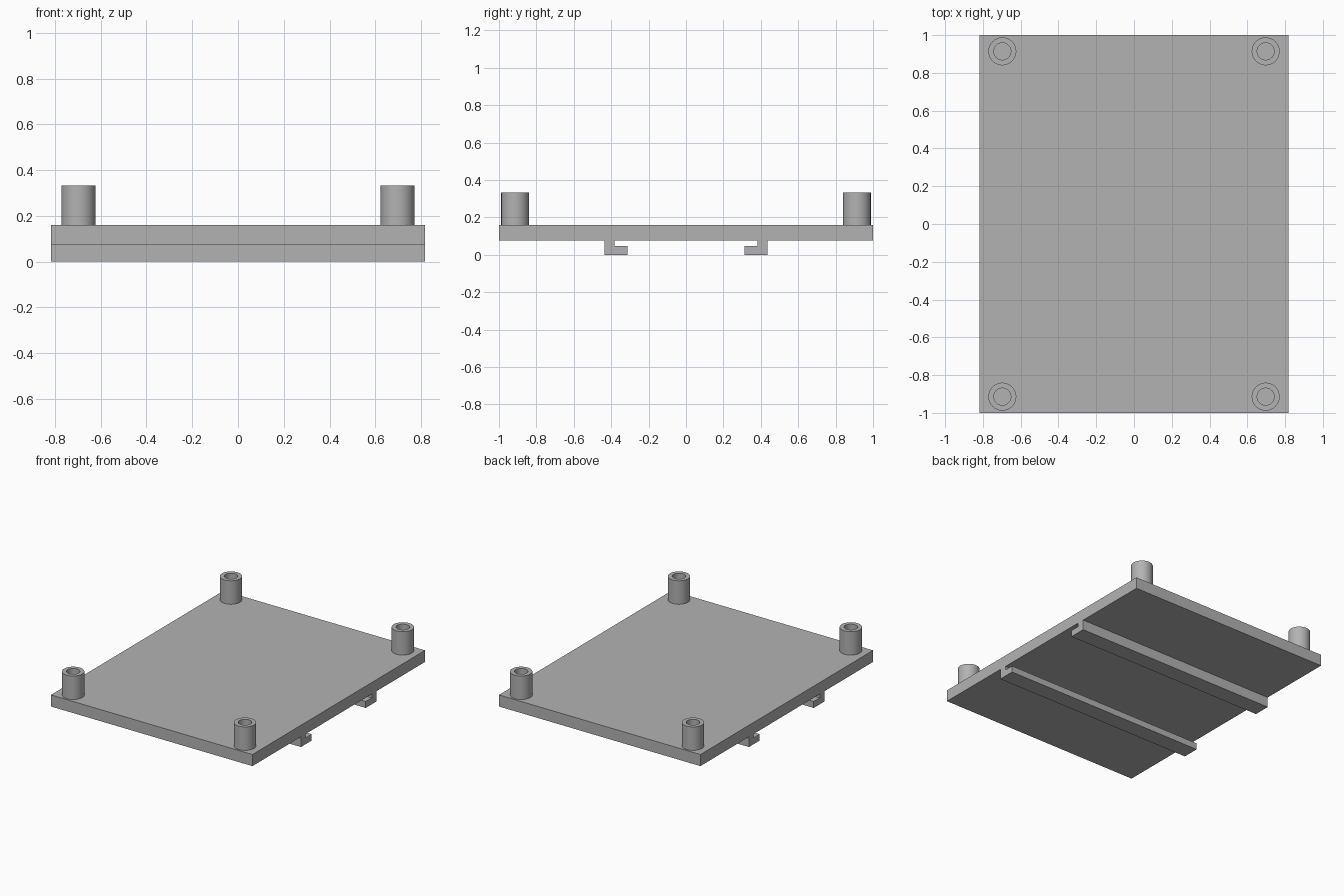
import bpy
import bmesh
from math import radians

cube = bpy.data.objects.get("Cube")
if cube:
    bpy.data.objects.remove(cube, do_unlink=True)

HALF_X, HALF_Y = 0.817, 1.0
PLATE_Z, TOP_Z, POST_Z = 0.075, 0.16, 0.332

grey = bpy.data.materials.new("plain grey")
grey.use_nodes = True
colour = (0.45, 0.45, 0.45, 1)
grey.diffuse_color = colour
grey.node_tree.nodes["Principled BSDF"].inputs["Base Color"].default_value = colour


def finish(name, bm):
    bmesh.ops.recalc_face_normals(bm, faces=bm.faces)
    mesh = bpy.data.meshes.new(name)
    bm.to_mesh(mesh)
    bm.free()
    mesh.materials.append(grey)
    obj = bpy.data.objects.new(name, mesh)
    bpy.context.collection.objects.link(obj)
    return obj


def extrude_along_x(name, profile):
    """Sweep a (y, z) outline across the full width."""
    bm = bmesh.new()
    face = bm.faces.new([bm.verts.new((-HALF_X, y, z)) for y, z in profile])
    swept = bmesh.ops.extrude_face_region(bm, geom=[face])["geom"]
    verts = [v for v in swept if isinstance(v, bmesh.types.BMVert)]
    bmesh.ops.translate(bm, verts=verts, vec=(2 * HALF_X, 0, 0))
    return finish(name, bm)


def hollow_post(name, x, y, outer=0.074, inner=0.045):
    """Spin a rectangular wall section into a tube."""
    bm = bmesh.new()
    section = [(outer, TOP_Z), (outer, POST_Z), (inner, POST_Z), (inner, TOP_Z)]
    verts = [bm.verts.new((x + r, y, z)) for r, z in section]
    edges = [bm.edges.new((verts[i], verts[(i + 1) % 4])) for i in range(4)]
    bmesh.ops.spin(bm, geom=verts + edges, cent=(x, y, 0), axis=(0, 0, 1),
                   angle=radians(360), steps=48, use_merge=True)
    bmesh.ops.remove_doubles(bm, verts=bm.verts, dist=0.0001)
    obj = finish(name, bm)
    bpy.ops.object.select_all(action="DESELECT")
    obj.select_set(True)
    bpy.context.view_layer.objects.active = obj
    bpy.ops.object.shade_smooth_by_angle(angle=radians(30))


# Base plate
extrude_along_x("base_plate", [(-HALF_Y, PLATE_Z), (HALF_Y, PLATE_Z),
                               (HALF_Y, TOP_Z), (-HALF_Y, TOP_Z)])

# Hooked rails underneath, feet pointing inward
rail = [(0.437, 0), (0.437, PLATE_Z), (0.383, PLATE_Z),
        (0.383, 0.047), (0.313, 0.047), (0.313, 0)]
for side, label in ((-1, "front"), (1, "back")):
    extrude_along_x(label + "_rail", [(side * y, z) for y, z in rail])

# Hollow corner posts
for sy, depth in ((-1, "front"), (1, "back")):
    for sx, side in ((-1, "right"), (1, "left")):
        hollow_post(f"{depth}_{side}_post", sx * 0.697, sy * 0.914)
